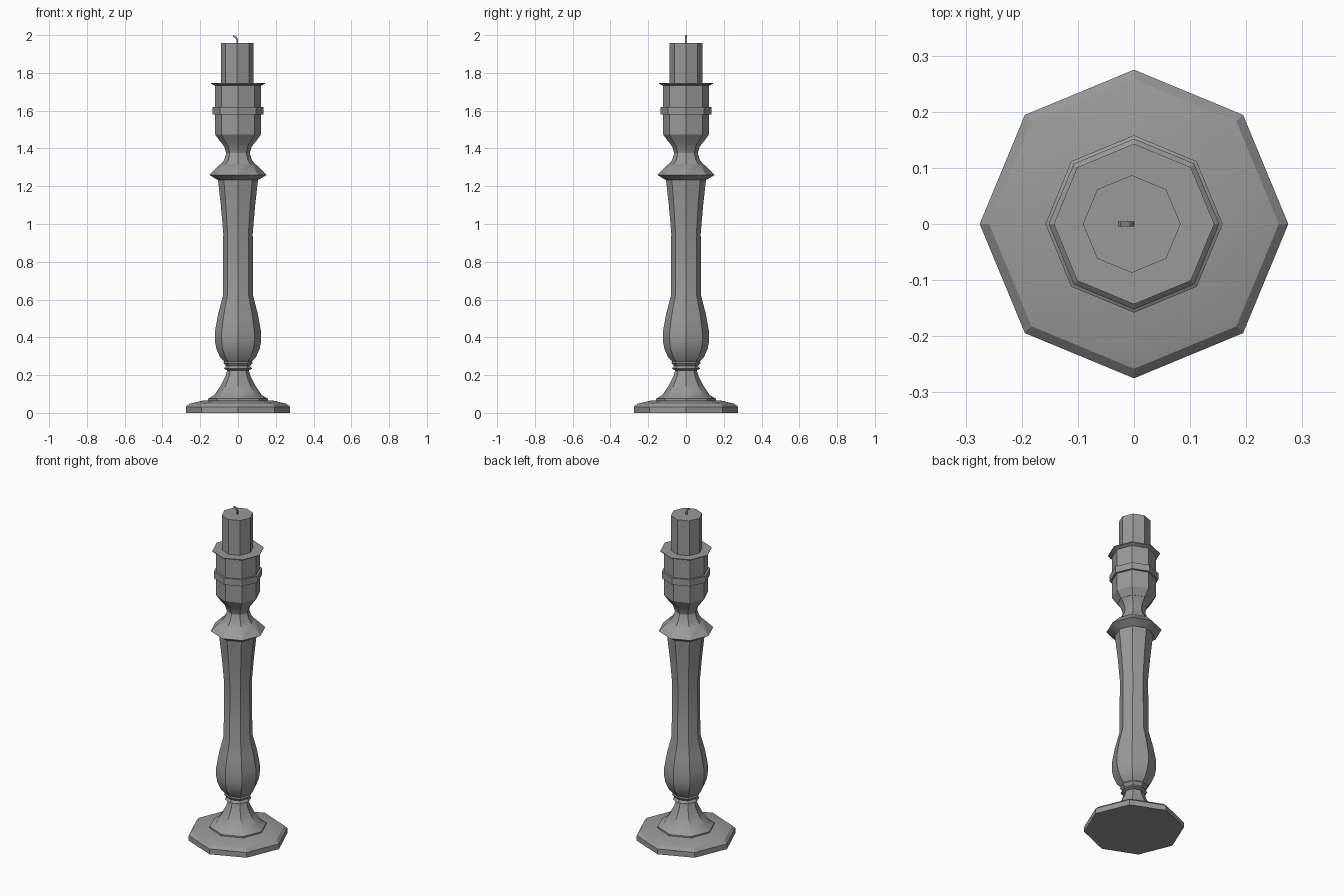
import bpy
import bmesh
from math import cos, sin, tau, radians
from mathutils import Vector

cube = bpy.data.objects.get("Cube")
if cube:
    bpy.data.objects.remove(cube, do_unlink=True)

SIDES = 8

grey = bpy.data.materials.new("plain grey")
grey.use_nodes = True
colour = (0.32, 0.32, 0.32, 1)
grey.diffuse_color = colour
grey.node_tree.nodes["Principled BSDF"].inputs["Base Color"].default_value = colour


def finish(name, bm):
    bmesh.ops.recalc_face_normals(bm, faces=bm.faces)
    mesh = bpy.data.meshes.new(name)
    bm.to_mesh(mesh)
    bm.free()
    obj = bpy.data.objects.new(name, mesh)
    bpy.context.collection.objects.link(obj)
    mesh.materials.append(grey)
    bpy.ops.object.select_all(action="DESELECT")
    obj.select_set(True)
    bpy.context.view_layer.objects.active = obj
    bpy.ops.object.shade_smooth_by_angle(angle=radians(30))
    return obj


def loft(name, rings):
    """Skin a list of vertex rings and cap both ends."""
    bm = bmesh.new()
    loops = [[bm.verts.new(p) for p in ring] for ring in rings]
    for low, high in zip(loops, loops[1:]):
        n = len(low)
        for i in range(n):
            j = (i + 1) % n
            bm.faces.new((low[i], low[j], high[j], high[i]))
    bm.faces.new(loops[0])
    bm.faces.new(loops[-1])
    return finish(name, bm)


def turned(name, profile, x=0):
    """Octagonal turned part from (radius, height) pairs."""
    angles = [tau * i / SIDES for i in range(SIDES)]
    return loft(name, [[(x + r * cos(a), r * sin(a), z) for a in angles]
                       for r, z in profile])


# Foot and flared pedestal
turned("foot", [(0.275, 0), (0.275, 0.032), (0.258, 0.048), (0.183, 0.066)])
turned("pedestal", [(0.158, 0.06), (0.158, 0.075), (0.125, 0.095), (0.092, 0.145),
                    (0.066, 0.195), (0.056, 0.23)])

# Ring, vase-shaped swelling and tapering shaft
turned("stem_ring", [(0.056, 0.225), (0.074, 0.234), (0.064, 0.248),
                     (0.078, 0.265), (0.072, 0.275)])
turned("stem", [(0.072, 0.27), (0.095, 0.295), (0.115, 0.34), (0.122, 0.38),
                (0.122, 0.43), (0.106, 0.52), (0.08, 0.62), (0.078, 0.95),
                (0.09, 1.09), (0.106, 1.235)])

# Flange and narrow neck below the cup
turned("collar", [(0.106, 1.232), (0.152, 1.26), (0.1, 1.312), (0.09, 1.316)])
turned("neck", [(0.094, 1.314), (0.073, 1.34), (0.062, 1.375), (0.073, 1.41),
                (0.094, 1.438)])

# Candle cup with its band
turned("cup", [(0.094, 1.436), (0.122, 1.475), (0.122, 1.732),
               (0.143, 1.742), (0.143, 1.746)])
turned("cup_band", [(0.122, 1.58), (0.134, 1.58), (0.134, 1.62), (0.122, 1.62)])

# Candle and bent wick
turned("candle", [(0.087, 1.74), (0.087, 1.957)], x=-0.004)

path = [Vector(p) for p in ((-0.004, 0, 1.95), (-0.004, 0, 1.975),
                            (-0.011, 0, 1.988), (-0.026, 0, 1.996))]
rings = []
for i, p in enumerate(path):
    along = (path[min(i + 1, len(path) - 1)] - path[max(i - 1, 0)]).normalized()
    side = Vector((0, 1, 0))
    across = side.cross(along)
    rings.append([p + 0.0045 * (u * side + v * across)
                  for u, v in ((1, 1), (-1, 1), (-1, -1), (1, -1))])
loft("wick", rings)
